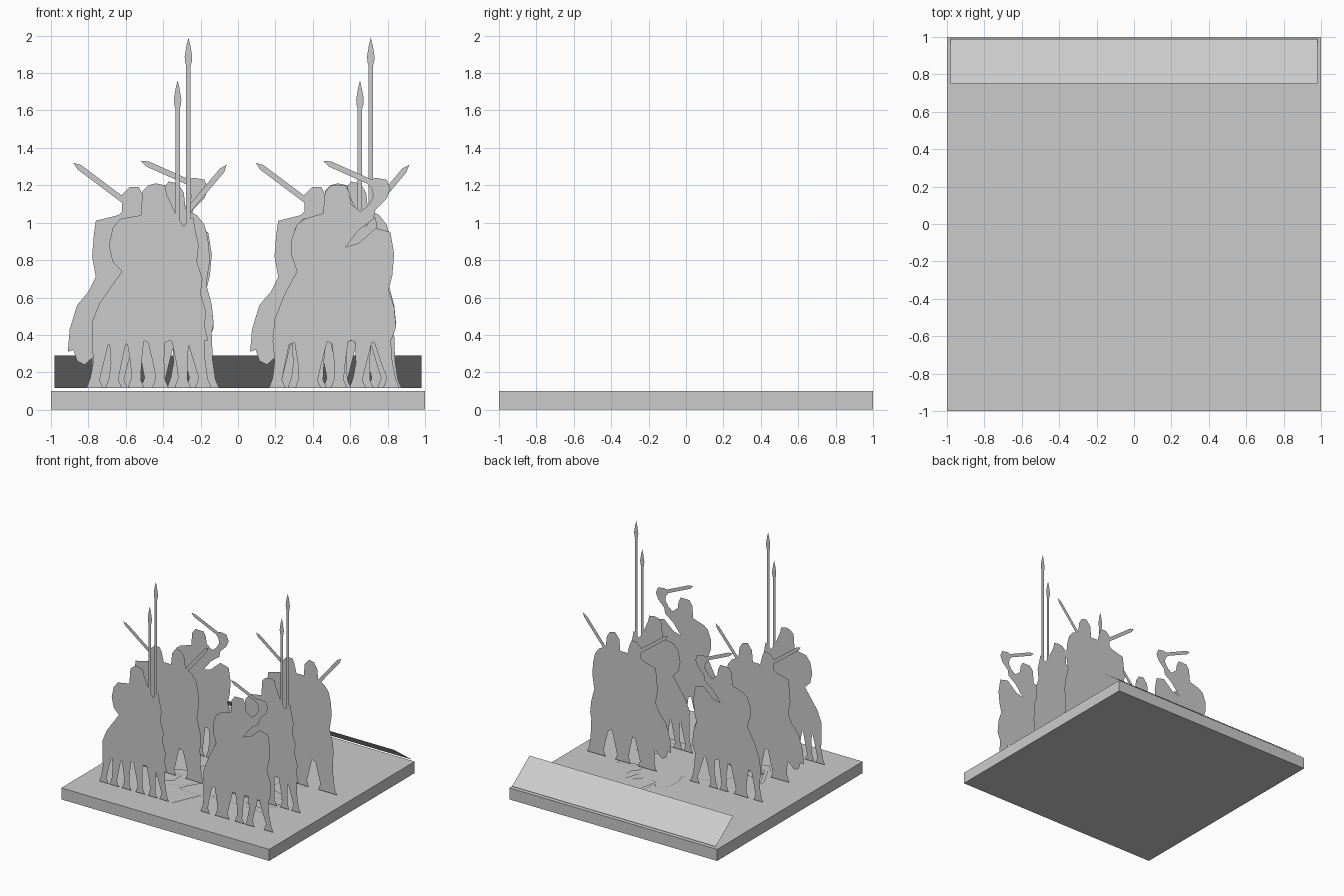
import bpy, bmesh
from mathutils import Vector, Matrix
from mathutils.geometry import delaunay_2d_cdt

if "Cube" in bpy.data.objects:
    bpy.data.objects.remove(bpy.data.objects["Cube"], do_unlink=True)

grey = bpy.data.materials.new("plain_grey")
grey.use_nodes = True
grey.diffuse_color = (0.6, 0.6, 0.6, 1)
grey.node_tree.nodes["Principled BSDF"].inputs["Base Color"].default_value = grey.diffuse_color


def add_object(name, bm):
    mesh = bpy.data.meshes.new(name)
    bm.to_mesh(mesh)
    bm.free()
    mesh.materials.append(grey)
    obj = bpy.data.objects.new(name, mesh)
    bpy.context.scene.collection.objects.link(obj)
    return obj


def counter_clockwise(poly):
    area = sum(a[0] * b[1] - b[0] * a[1] for a, b in zip(poly, poly[1:] + poly[:1]))
    return poly if area > 0 else poly[::-1]


def flat_cutout(name, polys, lift):
    """Merge overlapping outlines (in hundredths) into one thin sheet."""
    points, loops = [], []
    for poly in map(counter_clockwise, polys):
        loops.append(list(range(len(points), len(points) + len(poly))))
        points += [Vector((p[0], p[1])) / 100 for p in poly]
    merged = delaunay_2d_cdt(points, [], loops, 1, 1e-5)
    bm = bmesh.new()
    verts = [bm.verts.new(lift(p.x, p.y)) for p in merged[0]]
    for face in merged[2]:
        bm.faces.new([verts[i] for i in face])
    return add_object(name, bm)


def blade(tip, grip, width):
    tip, grip = Vector(tip), Vector(grip)
    along = (grip - tip).normalized()
    side = Vector((-along.y, along.x)) * width / 2
    neck = tip + along * width * 1.3
    return [tuple(p) for p in (tip, neck + side, grip + side, grip - side, neck - side)]


def lance(x, top):
    half = [(0, top), (1, top - 4), (2, top - 10), (1.8, top - 13), (1.2, top - 15), (1.2, 99)]
    return [(x + a, z) for a, z in half] + [(x - a, z) for a, z in half[:0:-1]]


def leg(top, foot):
    knee = (top + foot) / 2
    return [(top - 5, 40), (top + 5, 40), (knee + 3, 26), (foot + 2, 16), (foot + 4, 11.5),
            (foot - 5, 11.5), (foot - 3, 17), (knee - 3, 25)]


def hem(left, right, steps=9):
    """Ragged lower edge of the horse cloth, from right to left."""
    span = (left - right) / steps
    return [(right + span * i, 34 + 3 * (i % 2)) for i in range(1, steps)]


# Riders holding two upright lances
lancers = [
    (-78, 35), (-78, 47), (-74, 57), (-67, 67), (-62, 74), (-67, 79), (-69, 88), (-67, 97),
    (-63, 102), (-52, 104), (-51, 117), (-48, 120), (-44, 121), (-39, 120), (-38, 115),
    (-33, 104), (-29, 98), (-27, 101), (-24, 103), (-23, 97), (-21, 88), (-22, 79), (-19, 70),
    (-20, 62), (-17, 52), (-18, 45), (-16, 37)] + hem(-78, -16)
lancer_parts = [lancers, lance(-32.3, 176), lance(-26.5, 199)]
lancer_parts += [leg(*p) for p in ((-73, -76), (-64, -66), (-55, -54), (-44, -41), (-31, -29), (-23, -18))]

# Two riders with slanting swords and a long horse tail
swordsmen = [
    (-82, 24), (-86, 26), (-88, 32), (-91, 31), (-90, 43), (-86, 56), (-80, 63), (-76, 71),
    (-78, 82), (-77, 94), (-76, 101), (-64, 104), (-62, 106), (-62, 115), (-58, 119),
    (-53, 119), (-51, 115), (-49, 107), (-42, 107), (-41, 117), (-37, 122), (-32, 121),
    (-29, 116), (-28, 107), (-22, 104), (-18, 99), (-16, 91), (-15, 80), (-17, 67),
    (-14, 56), (-13, 46), (-15, 37)] + hem(-78, -15)
sword_parts = [swordsmen, blade((-88, 132), (-52, 105), 3), blade((-6, 131), (-27, 106), 3)]
sword_parts += [leg(*p) for p in ((-72, -72), (-60, -63), (-50, -47), (-38, -41), (-27, -23), (-19, -14))]

# Rider with a raised arm swinging a sword back over the head
strikers = [
    (-79, 36), (-78, 48), (-73, 61), (-66, 74), (-69, 83), (-69, 91), (-66, 99), (-62, 102),
    (-52, 105), (-51, 116), (-48, 120), (-40, 120), (-38, 116), (-37, 110), (-32, 106),
    (-28, 109), (-25, 114), (-26, 118), (-29, 122), (-24, 124), (-18, 123), (-16, 118),
    (-18, 113), (-24, 107), (-25, 102), (-33, 96), (-40, 87), (-33, 89), (-24, 97), (-16, 95),
    (-14, 83), (-15, 72), (-17, 64), (-14, 55), (-13, 44), (-16, 36)] + hem(-79, -16)
strike_parts = [strikers, blade((-52, 133), (-25, 121), 3)]
strike_parts += [leg(*p) for p in ((-74, -76), (-63, -62), (-54, -57), (-43, -43), (-30, -33), (-21, -15))]

# Each group of riders stands in one row on the left and another on the right
for name, parts, rows in (("lancers", lancer_parts, (-0.75, -0.33)),
                          ("swordsmen", sword_parts, (-0.32, 0.11)),
                          ("strikers", strike_parts, (0.1, -0.75))):
    for side, shift, y in (("right", 0, rows[0]), ("left", 0.975, rows[1])):
        flat_cutout(f"{name}_{side}", parts, lambda x, z: (x + shift, y, z))

# Fallen horse and rider lying on the ground
fallen = [
    (0, 5), (-3, 13), (-3, 24), (0, 32), (6, 34), (9, 29), (10, 40), (14, 41), (12, 32),
    (11, 25), (18, 25), (28, 33), (29, 31), (22, 23), (32, 32), (35, 33), (31, 21), (39, 27),
    (39, 18), (34, 14), (35, 10), (57, 14), (57, 9), (36, 6), (35, -6), (58, -14), (58, -20),
    (37, -18), (37, -25), (60, -28), (60, -36), (35, -35), (36, -40), (58, -42), (58, -48),
    (35, -46), (9, -48), (7, -42), (5, -48), (-18, -50), (-23, -48), (-20, -40), (-13, -29),
    (-18, -34), (-26, -44), (-45, -51), (-52, -42), (-40, -42), (-35, -38), (-35, -27),
    (-45, -26), (-49, -24), (-45, -20), (-33, -16), (-32, -4), (-29, 0), (-5, 2)]
flat_cutout("fallen_horse_and_rider",
            [fallen, blade((-60, -18), (-46, -46), 3), blade((-12, -75), (0, -48), 2)],
            lambda x, y: (x, y, 0.106))

# Sloping plate along the back edge
bm = bmesh.new()
bm.faces.new([bm.verts.new(p) for p in (
    (-0.98, 0.75, 0.29), (0.98, 0.75, 0.29), (0.98, 0.99, 0.115), (-0.98, 0.99, 0.115))])
bm.normal_update()
if bm.faces[:][0].normal.z < 0:
    bmesh.ops.reverse_faces(bm, faces=bm.faces[:])
add_object("sloping_plate", bm)

# Square base
bm = bmesh.new()
bmesh.ops.create_cube(bm, size=1, matrix=Matrix.Translation((0, 0, 0.05)) @ Matrix.Diagonal((2, 2, 0.1, 1)))
add_object("base", bm)
